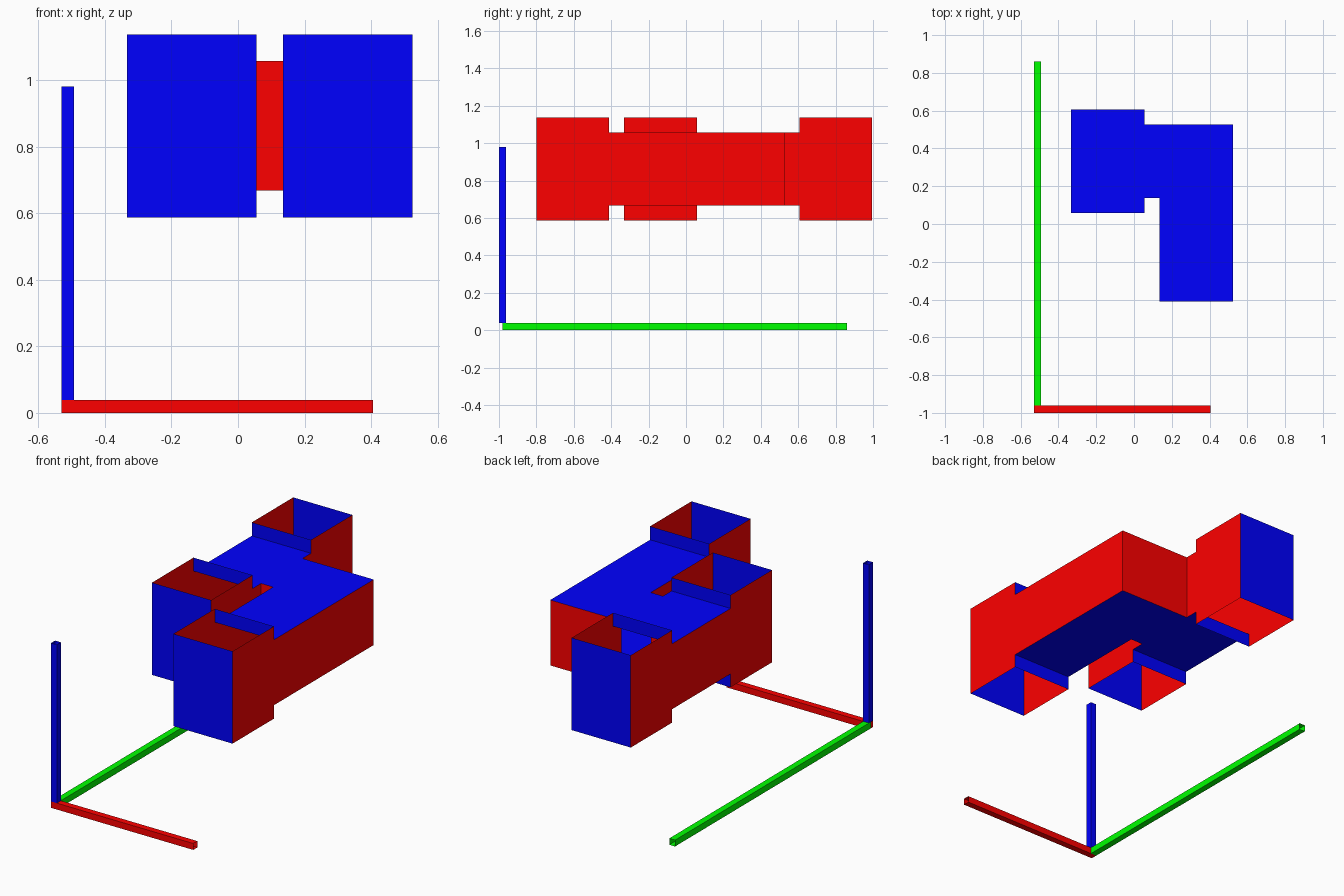
import bpy

if "Cube" in bpy.data.objects:
    bpy.data.objects.remove(bpy.data.objects["Cube"])

P, H = 0.469, 0.1945             # cell pitch and half width
X = [-0.139, -0.139 + P]         # cell centres
Y = [-0.606 + P * i for i in range(4)]
ZC = 0.862
G = P - 2 * H                    # gap between cells
Z0, Z1 = ZC - H, ZC + H


def material(name, rgb):
    m = bpy.data.materials.new(name)
    m.diffuse_color = (*rgb, 1)
    m.use_nodes = True
    m.node_tree.nodes["Principled BSDF"].inputs["Base Color"].default_value = m.diffuse_color
    return m


RED = material("red", (1, 0, 0))
GREEN = material("green", (0, 1, 0))
BLUE = material("blue", (0, 0, 1))


class Part:
    """Collects thin open-box panels and turns them into one object."""

    def __init__(self, name, mats):
        self.name, self.mats = name, mats      # one material per normal axis
        self.verts, self.faces, self.axes = [], [], []

    def box(self, lo, hi, sides):
        for sign, axis in sides:
            a = "xyz".index(axis)
            b, c = (a + 1) % 3, (a + 2) % 3
            n = len(self.verts)
            for s, t in ((0, 0), (1, 0), (1, 1), (0, 1)):
                v = [0, 0, 0]
                v[a] = (hi if sign == "+" else lo)[a]
                v[b], v[c] = (lo, hi)[s][b], (lo, hi)[t][c]
                self.verts.append(v)
            f = [n, n + 1, n + 2, n + 3]
            self.faces.append(f if sign == "+" else f[::-1])
            self.axes.append(a)

    def build(self):
        me = bpy.data.meshes.new(self.name)
        me.from_pydata(self.verts, [], self.faces)
        slots = list(dict.fromkeys(self.mats))
        for m in slots:
            me.materials.append(m)
        for poly, a in zip(me.polygons, self.axes):
            poly.material_index = slots.index(self.mats[a])
        bpy.context.collection.objects.link(bpy.data.objects.new(self.name, me))


DIRS = {"+x": (1, 0), "-x": (-1, 0), "+y": (0, 1), "-y": (0, -1)}
passage_cells = [(1, 1), (1, 2), (0, 2)]
shafts = {(1, 0): "+y", (0, 1): "+y", (0, 3): "-y"}   # cell: doorway side

# Vertical shafts, open at top and bottom, with a doorway in the middle band
for k, ((i, j), door) in enumerate(shafts.items(), 1):
    p = Part(f"shaft_{k}", [RED, BLUE, BLUE])
    for za, zb in ((Z0 - G, Z0), (Z0, Z1), (Z1, Z1 + G)):
        sides = [d for d in DIRS if not (d == door and za == Z0)]
        p.box((X[i] - H, Y[j] - H, za), (X[i] + H, Y[j] + H, zb), sides)
    p.build()

# Horizontal passage: cells with walls where there is no neighbour
passage = Part("passage", [RED, RED, BLUE])
for i, j in passage_cells:
    x, y = X[i], Y[j]
    sides = ["+z", "-z"]
    for d, (dx, dy) in DIRS.items():
        other = (i + dx, j + dy)
        is_shaft = shafts.get(other) == {"+y": "-y", "-y": "+y"}.get(d, "none")
        if other not in passage_cells and not is_shaft:
            sides.append(d)
        elif is_shaft or d[0] == "+":
            # Short connector across the gap
            cx, cy = x + dx * P / 2, y + dy * P / 2
            hx, hy = (G / 2, H) if dx else (H, G / 2)
            walls = ["+y", "-y"] if dx else ["+x", "-x"]
            passage.box((cx - hx, cy - hy, Z0), (cx + hx, cy + hy, Z1),
                        walls + ["+z", "-z"])
    passage.box((x - H, y - H, Z0), (x + H, y + H, Z1), sides)
passage.build()

# Axis bars: open-ended square tubes
W = 0.038
bars = [("x_axis_bar", RED, (-0.53, -1, 0), (0.406, -1 + W, W), "yz"),
        ("y_axis_bar", GREEN, (-0.53, -0.981, 0), (-0.53 + W, 0.86, W), "xz"),
        ("z_axis_bar", BLUE, (-0.53, -1, W), (-0.53 + W, -1 + W, 0.98), "xy")]
for name, mat, lo, hi, axes in bars:
    p = Part(name, [mat] * 3)
    p.box(lo, hi, [s + a for a in axes for s in "+-"])
    p.build()
